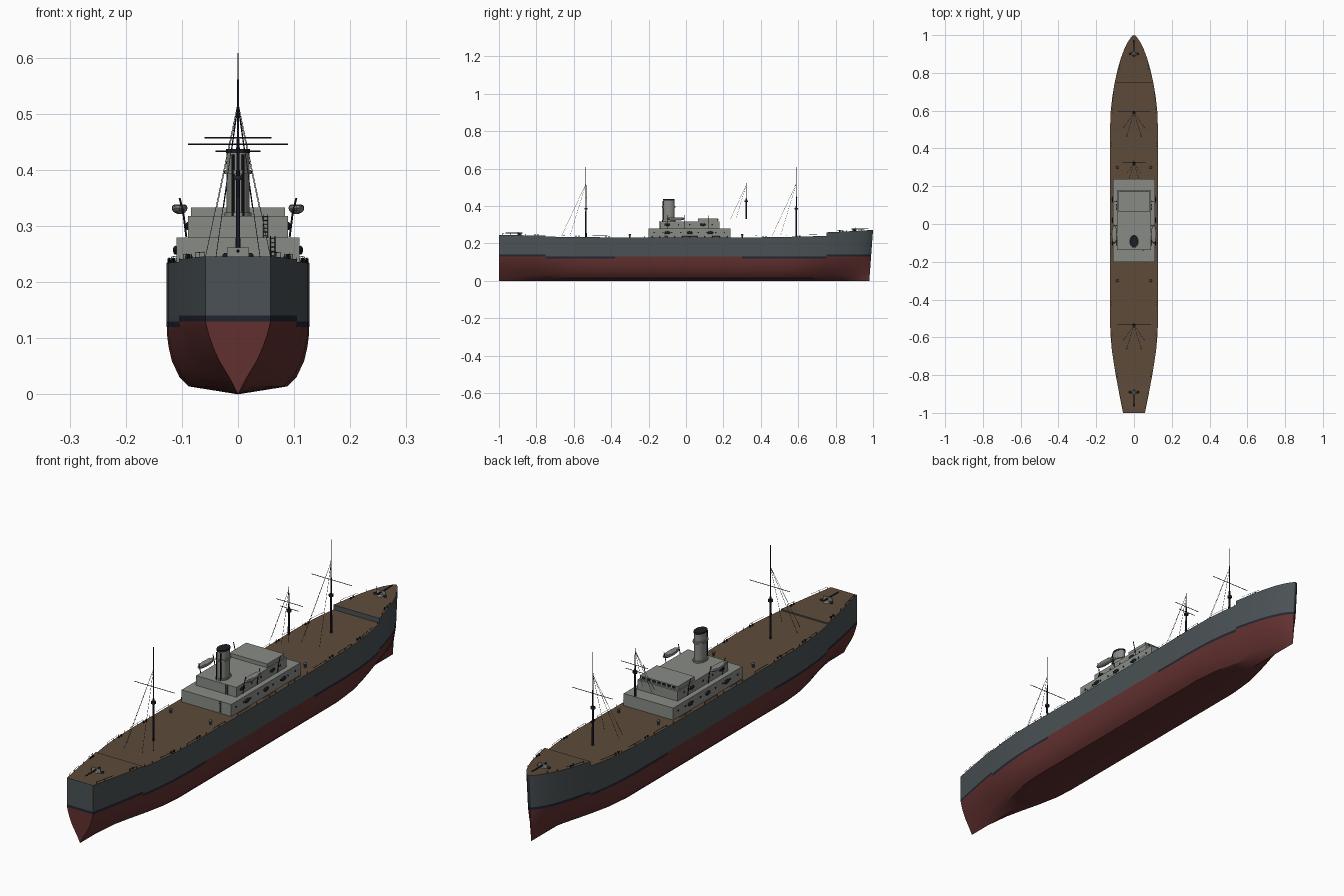
import bpy, bmesh
from mathutils import Vector, Matrix

cube = bpy.data.objects.get("Cube")
if cube:
    bpy.data.objects.remove(cube, do_unlink=True)


def material(name, rgb):
    m = bpy.data.materials.new(name)
    m.use_nodes = True
    m.diffuse_color = (*rgb, 1)
    m.node_tree.nodes["Principled BSDF"].inputs["Base Color"].default_value = (*rgb, 1)
    return m


GREY = material("hull grey", (0.068, 0.083, 0.09))
RED = material("bottom red", (0.12, 0.03, 0.029))
NAVY = material("waterline navy", (0.016, 0.018, 0.03))
BROWN = material("deck brown", (0.11, 0.07, 0.042))
PALE = material("superstructure grey", (0.25, 0.26, 0.235))
BLACK = material("fitting black", (0.012, 0.013, 0.017))


def finish(name, bm, mats, normals=True):
    if normals:
        bmesh.ops.recalc_face_normals(bm, faces=bm.faces)
    me = bpy.data.meshes.new(name)
    bm.to_mesh(me)
    bm.free()
    for m in mats:
        me.materials.append(m)
    ob = bpy.data.objects.new(name, me)
    bpy.context.collection.objects.link(ob)
    return ob


def box(bm, x, y, z):
    """Box from ranges along each axis."""
    r = (x, y, z)
    c = [(a + b) / 2 for a, b in r]
    s = [b - a for a, b in r]
    bmesh.ops.create_cube(bm, size=1, matrix=Matrix.Translation(c) @ Matrix.Diagonal((*s, 1)))


def rod(bm, a, b, r, r2=None, sides=8):
    a, b = Vector(a), Vector(b)
    d = b - a
    mat = Matrix.Translation((a + b) / 2) @ d.to_track_quat('Z', 'Y').to_matrix().to_4x4()
    bmesh.ops.create_cone(bm, cap_ends=True, segments=sides, radius1=r,
                          radius2=r if r2 is None else r2, depth=d.length, matrix=mat)


def ball(bm, c, s):
    bmesh.ops.create_uvsphere(bm, u_segments=16, v_segments=8, radius=1,
                              matrix=Matrix.Translation(c) @ Matrix.Diagonal((*s, 1)))


# Hull: stations of (y, half width, deck height), stern to bow
STATIONS = [(-1, .058, .246), (-.9, .078, .244), (-.82, .093, .242), (-.75, .105, .241),
            (-.75, .105, .236), (-.67, .117, .235), (-.58, .125, .234), (-.5, .127, .233),
            (-.38, .127, .232), (0, .127, .23), (.3, .127, .231), (.5, .127, .234),
            (.6, .123, .236), (.68, .114, .238), (.75, .102, .24), (.75, .102, .259),
            (.82, .086, .262), (.88, .069, .265), (.93, .05, .268), (.965, .032, .27),
            (.988, .016, .271), (1, .003, .272)]
LEVELS = [0, .014, .03, .06, .085, .105, .12, .13, .14]
FULL = [0, .69, .82, .93, .975, .995, 1, 1, 1, 1]
FINE = [0, .12, .27, .58, .77, .89, .96, 1, 1, 1]


def hull_mat(row, y):
    if row < 6:
        return 1
    end, middle = abs(y) > .75, -.38 < y < .3
    if row == 6:
        return 1 if end or middle else 2
    return 2 if row == 7 and end else 0


def edge_at(y):
    """Half width and deck height at a position along the ship."""
    for (a, wa, za), (b, wb, zb) in zip(STATIONS, STATIONS[1:]):
        if a <= y <= b and b > a:
            t = (y - a) / (b - a)
            return wa + t * (wb - wa), za + t * (zb - za)


bm = bmesh.new()
rings = []
for y, w, deck in STATIONS:
    t = min(1, max(0, (abs(y) - .5) / .5))
    k = t * t * (3 - 2 * t)
    right, left = [], []
    for z, f, g in zip(LEVELS + [deck], FULL, FINE):
        x = w * (f + (g - f) * k)
        rake = .02 * k * (1 - z / .272) if y > .75 else 0
        right.append(bm.verts.new((x, y - rake, z)))
        left.append(bm.verts.new((-x, y - rake, z)) if z else right[-1])
    rings.append((y, right, left))


def face(mat, *vs):
    vs = list(dict.fromkeys(vs))
    bm.faces.new(vs).material_index = mat


for (ya, ra, la), (yb, rb, lb) in zip(rings, rings[1:]):
    step = ya == yb
    face(0 if step else 3, ra[-1], rb[-1], lb[-1], la[-1])
    if not step:
        for i in range(len(LEVELS)):
            for p, q in ((ra, rb), (la, lb)):
                face(hull_mat(i, (ya + yb) / 2), p[i], q[i], q[i + 1], p[i + 1])
for y, r, l in (rings[0], rings[-1]):
    for i in range(len(LEVELS)):
        face(hull_mat(i, y), r[i], r[i + 1], l[i + 1], l[i])
bmesh.ops.remove_doubles(bm, verts=bm.verts, dist=1e-6)
finish("hull", bm, [GREY, RED, NAVY, BROWN])

# Superstructure tiers
for name, x, y0, y1, z0, z1 in (("lower_deckhouse", .11, -.2, .238, .22, .279),
                                ("upper_deckhouse", .089, -.138, .18, .279, .318),
                                ("wheelhouse", .084, .065, .172, .318, .333)):
    bm = bmesh.new()
    box(bm, (-x, x), (y0, y1), (z0, z1))
    finish(name, bm, [PALE])

# Roof edges, portholes and oval side fittings
bm = bmesh.new()
for s in (-1, 1):
    for i in range(9):
        y = -.17 + i * .047
        rod(bm, (s * .108, y, .258), (s * .1115, y, .258), .004, sides=10)
    for i in range(5):
        y = -.1 + i * .06
        rod(bm, (s * .087, y, .3), (s * .0905, y, .3), .004, sides=10)
    for y in (-.1, .02, .13):
        ball(bm, (s * .111, y, .257), (.005, .016, .008))
    for y in (-.1, .09):
        ball(bm, (s * .09, y, .3), (.004, .016, .007))
finish("portholes", bm, [BLACK])

bm = bmesh.new()
for i in range(7):
    x = -.066 + i * .022
    box(bm, (x - .007, x + .007), (.171, .1735), (.322, .33))
finish("wheelhouse_windows", bm, [BLACK])

# Funnel: oval casing with collar, dark mouth and steam pipes
OVAL = Matrix.Diagonal((.022, .032, 1, 1))


def oval(bm, z0, z1, scale=1):
    m = Matrix.Translation((0, -.092, (z0 + z1) / 2)) @ OVAL
    bmesh.ops.create_cone(bm, cap_ends=True, segments=32, radius1=scale, radius2=scale,
                          depth=z1 - z0, matrix=m)


bm = bmesh.new()
oval(bm, .318, .433, .92)
oval(bm, .393, .4, 1.1)
oval(bm, .318, .324, 1.1)
finish("funnel", bm, [PALE])
bm = bmesh.new()
oval(bm, .43, .437, .97)
for s in (-1, 1):
    rod(bm, (s * .009, -.123, .318), (s * .009, -.123, .427), .0025)
finish("funnel_cap_and_pipes", bm, [BLACK])

# Lifeboats on curved davits
boats, davits = bmesh.new(), bmesh.new()
for s in (-1, 1):
    ball(boats, (s * .104, -.055, .332), (.014, .05, .011))
    box(boats, (s * .104 - .009, s * .104 + .009), (-.09, -.02), (.334, .338))
    for y in (-.1, -.01, .12):
        path = [(s * .092, y, .28), (s * .097, y, .32), (s * .104, y, .35)]
        for a, b in zip(path, path[1:]):
            rod(davits, a, b, .0017, sides=6)
for v in boats.verts:
    v.co.z = min(v.co.z, .338)
finish("lifeboats", boats, [PALE])
finish("davits", davits, [BLACK])

# Masts, yards and rigging
for name, y, base, neck, top, yards, foot in (
        ("aft_mast", -.535, .23, .4, .608, ((.446, .089),), .24),
        ("fore_mast", .59, .23, .4, .608, ((.446, .089),), .24),
        ("signal_mast", .322, .33, .44, .522, ((.457, .06), (.433, .04)), .33)):
    bm = bmesh.new()
    rod(bm, (0, y, base), (0, y, neck), .0045, .0035, 10)
    rod(bm, (0, y, neck), (0, y, top), .0025, .001)
    rod(bm, (0, y, neck - .018), (0, y, neck - .01), .009, sides=12)
    for z, half in yards:
        rod(bm, (-half, y + .004, z), (half, y + .004, z), .0013, sides=6)
    drop = min(.52, top - .01)
    reach = (drop - foot) / .28
    for s in (-1, 1):
        for x, back in ((.059, .085), (.04, .13)):
            rod(bm, (0, y, drop), (s * x * reach, y - back * reach, foot), .0006, sides=4)
    finish(name, bm, [NAVY])

# Deck guns at each end, barrels pointing outward
for name, y, d, z in (("stern_gun", -.89, -1, .244), ("bow_gun", .9, 1, .266)):
    bm = bmesh.new()
    rod(bm, (0, y, z - .003), (0, y, z + .008), .013, .009, 16)
    box(bm, (-.02, .02), (y + d * .006, y + d * .01), (z + .002, z + .018))
    finish(name + "_mount", bm, [PALE])
    bm = bmesh.new()
    rod(bm, (0, y - d * .015, z + .011), (0, y + d * .075, z + .012), .0035, .002, 10)
    for s in (-1, 1):
        ball(bm, (s * .022, y, z + .003), (.006, .006, .005))
    finish(name + "_barrel", bm, [BLACK])

# Ventilators and bollards
bm = bmesh.new()
for s in (-1, 1):
    for y in (-.3, .3):
        rod(bm, (s * .088, y, .228), (s * .088, y, .243), .004)
        ball(bm, (s * .088, y, .245), (.007, .007, .005))
finish("ventilators", bm, [GREY])
bm = bmesh.new()
for s in (-1, 1):
    for y in (-.8, -.58, -.42, .42, .6, .83):
        w, z = edge_at(y)
        for dy in (-.008, .008):
            rod(bm, (s * (w - .008), y + dy, z - .003), (s * (w - .008), y + dy, z + .007), .003)
finish("bollards", bm, [BLACK])

# Low deck-edge railing
bm = bmesh.new()
spots = [-.98 + i * .04 for i in range(49)]
for s in (-1, 1):
    pts = [(s * (edge_at(y)[0] - .002), y, edge_at(y)[1]) for y in spots]
    for i, (x, y, z) in enumerate(pts):
        rod(bm, (x, y, z), (x, y, z + .008), .0006, sides=4)
        if i % 4 < 2 and i + 1 < len(pts):
            nx, ny, nz = pts[i + 1]
            if abs(nz - z) < .004:
                rod(bm, (x, y, z + .008), (nx, ny, nz + .008), .0006, sides=4)
finish("railing", bm, [BLACK])

# Ladders on the aft walls of the deckhouses
bm = bmesh.new()
for x, y, z0, z1 in ((.062, -.203, .235, .282), (.049, -.141, .279, .32)):
    for s in (-1, 1):
        rod(bm, (x + s * .004, y, z0), (x + s * .004, y, z1), .0008, sides=4)
    for i in range(6):
        z = z0 + (i + .5) * (z1 - z0) / 6
        rod(bm, (x - .004, y, z), (x + .004, y, z), .0007, sides=4)
finish("ladders", bm, [BLACK])

# Smooth curved parts, keep hard edges
bpy.ops.object.select_all(action='DESELECT')
for name in ("hull", "funnel", "funnel_cap_and_pipes", "lifeboats", "ventilators", "portholes"):
    bpy.data.objects[name].select_set(True)
    bpy.context.view_layer.objects.active = bpy.data.objects[name]
bpy.ops.object.shade_smooth_by_angle(angle=.5)
